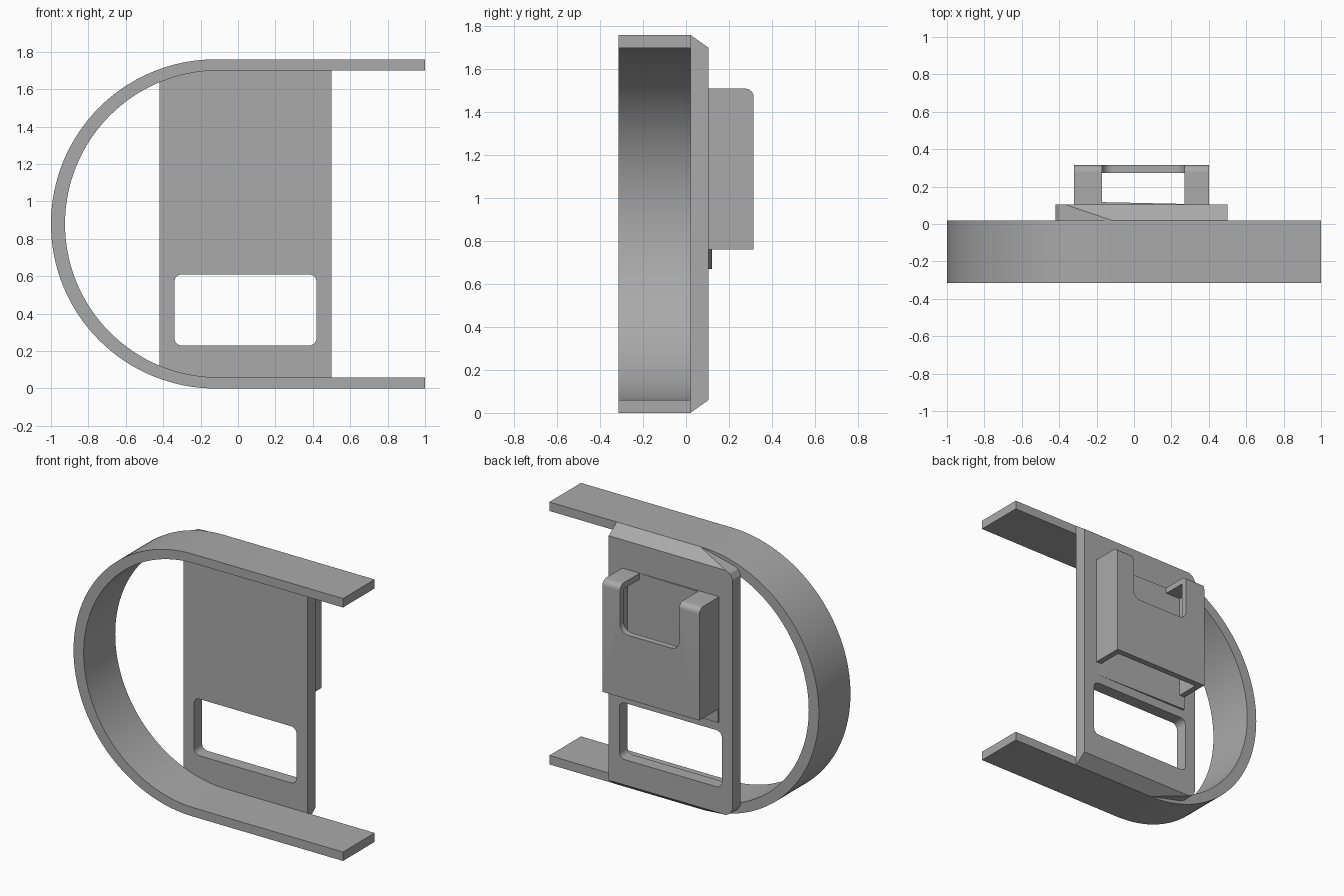
import bpy, bmesh, math

if "Cube" in bpy.data.objects:
    bpy.data.objects.remove(bpy.data.objects["Cube"], do_unlink=True)

grey = bpy.data.materials.new("plain grey")
grey.use_nodes = True
grey.diffuse_color = (0.4, 0.4, 0.4, 1)
grey.node_tree.nodes["Principled BSDF"].inputs["Base Color"].default_value = (0.4, 0.4, 0.4, 1)


def prism(name, points, axis, lo, hi):
    """Extrude a 2D outline along the named axis between lo and hi."""
    place = {"x": lambda a, b, c: (c, a, b),
             "y": lambda a, b, c: (a, c, b),
             "z": lambda a, b, c: (a, b, c)}[axis]
    bm = bmesh.new()
    ends = [[bm.verts.new(place(a, b, c)) for a, b in points] for c in (lo, hi)]
    for ring in ends:
        bm.faces.new(ring)
    n = len(points)
    for i in range(n):
        j = (i + 1) % n
        bm.faces.new((ends[0][i], ends[0][j], ends[1][j], ends[1][i]))
    bmesh.ops.recalc_face_normals(bm, faces=bm.faces)
    mesh = bpy.data.meshes.new(name)
    bm.to_mesh(mesh)
    bm.free()
    mesh.materials.append(grey)
    obj = bpy.data.objects.new(name, mesh)
    bpy.context.collection.objects.link(obj)
    return obj


def arc(cx, cy, r, start, end, steps):
    angles = [math.radians(start + (end - start) * i / steps) for i in range(steps + 1)]
    return [(cx + r * math.cos(a), cy + r * math.sin(a)) for a in angles]


def rounded(x0, x1, y0, y1, r):
    """Rectangle outline with rounded corners."""
    corners = [(x1 - r, y1 - r), (x0 + r, y1 - r), (x0 + r, y0 + r), (x1 - r, y0 + r)]
    return [p for i, (x, y) in enumerate(corners)
            for p in arc(x, y, r, 90 * i, 90 * i + 90, 8)]


def box(x0, x1, y0, y1):
    return [(x0, y0), (x1, y0), (x1, y1), (x0, y1)]


def cut(obj, tool, operation="DIFFERENCE"):
    """Apply a boolean with a helper, then discard the helper."""
    tool.hide_render = True
    mod = obj.modifiers.new("cut", "BOOLEAN")
    mod.object, mod.operation, mod.solver = tool, operation, "EXACT"
    bpy.context.view_layer.update()
    result = bpy.data.meshes.new_from_object(
        obj.evaluated_get(bpy.context.evaluated_depsgraph_get()))
    obj.modifiers.clear()
    obj.data = result
    bpy.data.objects.remove(tool, do_unlink=True)


MID = 0.88
BACK = 0.105

# U-shaped band with straight arms
outer = arc(-0.12, MID, 0.88, 90, 270, 64)
inner = arc(-0.105, MID, 0.82, 270, 90, 64)
band = prism("band", [(1, 1.76)] + outer + [(1, 0), (1, 0.06)] + inner + [(1, 1.70)],
             "y", -0.315, 0.02)

# Back plate: bevelled top and bottom, trimmed corners, rounded window
plate = prism("back_plate", [(0.02, 0), (BACK, 0.06), (BACK, 1.70), (0.02, 1.76)],
              "x", -0.42, 0.5)
upper = [(-0.12, 1.77), (-0.12, 1.76), (-0.37, 1.70), (-0.40, 1.685), (-0.42, 1.65),
         (-0.5, 1.65), (-0.5, 1.77)]
for name, outline in (("upper_trim", upper),
                      ("lower_trim", [(x, 2 * MID - z) for x, z in upper])):
    cut(plate, prism(name, outline, "y", -0.1, 0.3))
cut(plate, prism("window_cutter", rounded(-0.34, 0.42, 0.23, 0.61, 0.04), "y", -0.1, 0.3))

# Clip: hollow pocket, open below, with a rounded notch through the top and rear
side = [(BACK, 0.76), (0.315, 0.76)] + arc(0.275, 1.47, 0.04, 0, 90, 8) + [(BACK, 1.51)]
clip = prism("clip", side, "x", -0.32, 0.40)
cut(clip, prism("pocket_cutter", box(-0.28, 0.36, 0.0, 0.273), "z", 0.5, 1.47))
cut(clip, prism("notch_cutter", rounded(-0.17, 0.27, 1.19, 1.9, 0.06), "y", 0.0, 0.5))

# Slim tapered shim between plate and clip
prism("shim", [(-0.32, 0.10), (0.38, 0.10), (0.38, BACK), (-0.32, 0.12)], "z", 0.67, 1.51)

# Smooth the curved walls, keep the edges crisp
for obj in (band, plate, clip):
    bpy.ops.object.select_all(action="DESELECT")
    obj.select_set(True)
    bpy.context.view_layer.objects.active = obj
    bpy.ops.object.shade_smooth_by_angle(angle=math.radians(25))
